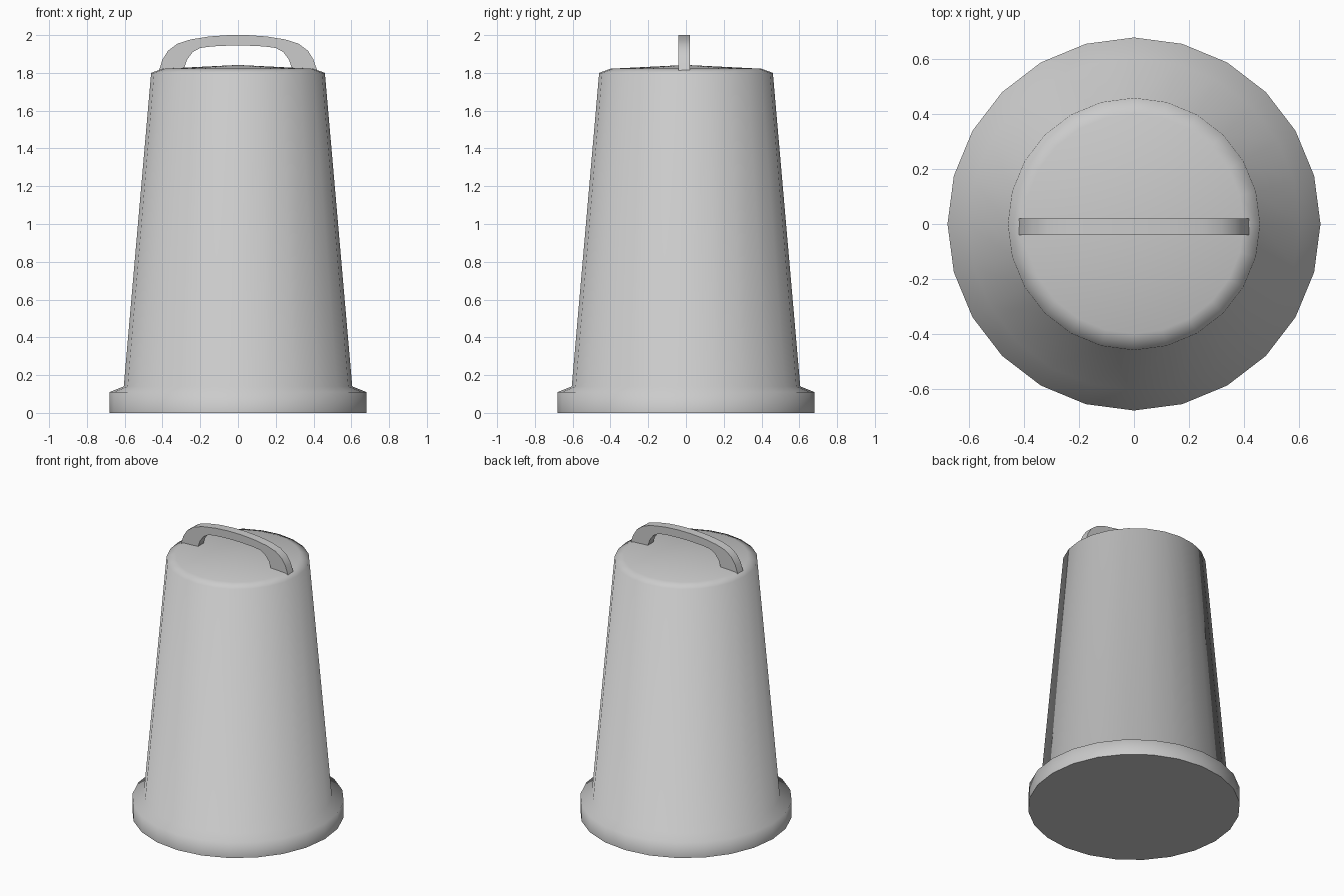
import bpy, bmesh, math

if "Cube" in bpy.data.objects:
    bpy.data.objects.remove(bpy.data.objects["Cube"])

SIDES = 24


def finish(name, bm):
    bmesh.ops.recalc_face_normals(bm, faces=bm.faces)
    mesh = bpy.data.meshes.new(name)
    bm.to_mesh(mesh)
    bm.free()
    obj = bpy.data.objects.new(name, mesh)
    bpy.context.collection.objects.link(obj)
    bpy.ops.object.select_all(action='DESELECT')
    obj.select_set(True)
    bpy.context.view_layer.objects.active = obj
    bpy.ops.object.shade_smooth_by_angle(angle=math.radians(75))
    return obj


# Tapered body with flanged foot and shallow domed top: lathe profile (radius, z)
profile = [(0.68, 0), (0.68, 0.11), (0.605, 0.14), (0.46, 1.80), (0.40, 1.822)]
bm = bmesh.new()
rings = [[bm.verts.new((r * math.cos(math.tau * i / SIDES),
                        r * math.sin(math.tau * i / SIDES), z))
          for i in range(SIDES)] for r, z in profile]
for low, high in zip(rings, rings[1:]):
    for i in range(SIDES):
        j = (i + 1) % SIDES
        bm.faces.new((low[i], low[j], high[j], high[i]))
bm.faces.new(rings[0])
apex = bm.verts.new((0, 0, 1.842))
for i in range(SIDES):
    bm.faces.new((rings[-1][i], rings[-1][(i + 1) % SIDES], apex))
finish("tapered_body", bm)

# Arched carry handle: half outlines (x, z), mirrored and extruded along y
outer = [(0.42, 1.81), (0.40, 1.87), (0.37, 1.918), (0.32, 1.955),
         (0.25, 1.977), (0.15, 1.993), (0.05, 2.0)]
inner = [(0.285, 1.825), (0.27, 1.87), (0.24, 1.91), (0.20, 1.932),
         (0.14, 1.94), (0.08, 1.943), (0.03, 1.945)]
mirror = lambda pts: [(-x, z) for x, z in reversed(pts)]
outer, inner = outer + mirror(outer), inner + mirror(inner)
bm = bmesh.new()
strips = [[bm.verts.new((x, -0.04, z)) for x, z in pts] for pts in (outer, inner)]
faces = [bm.faces.new((strips[0][i], strips[0][i + 1], strips[1][i + 1], strips[1][i]))
         for i in range(len(outer) - 1)]
extruded = bmesh.ops.extrude_face_region(bm, geom=faces, use_keep_orig=True)
bmesh.ops.translate(bm, vec=(0, 0.06, 0),
                    verts=[g for g in extruded["geom"] if isinstance(g, bmesh.types.BMVert)])
finish("carry_handle", bm)
